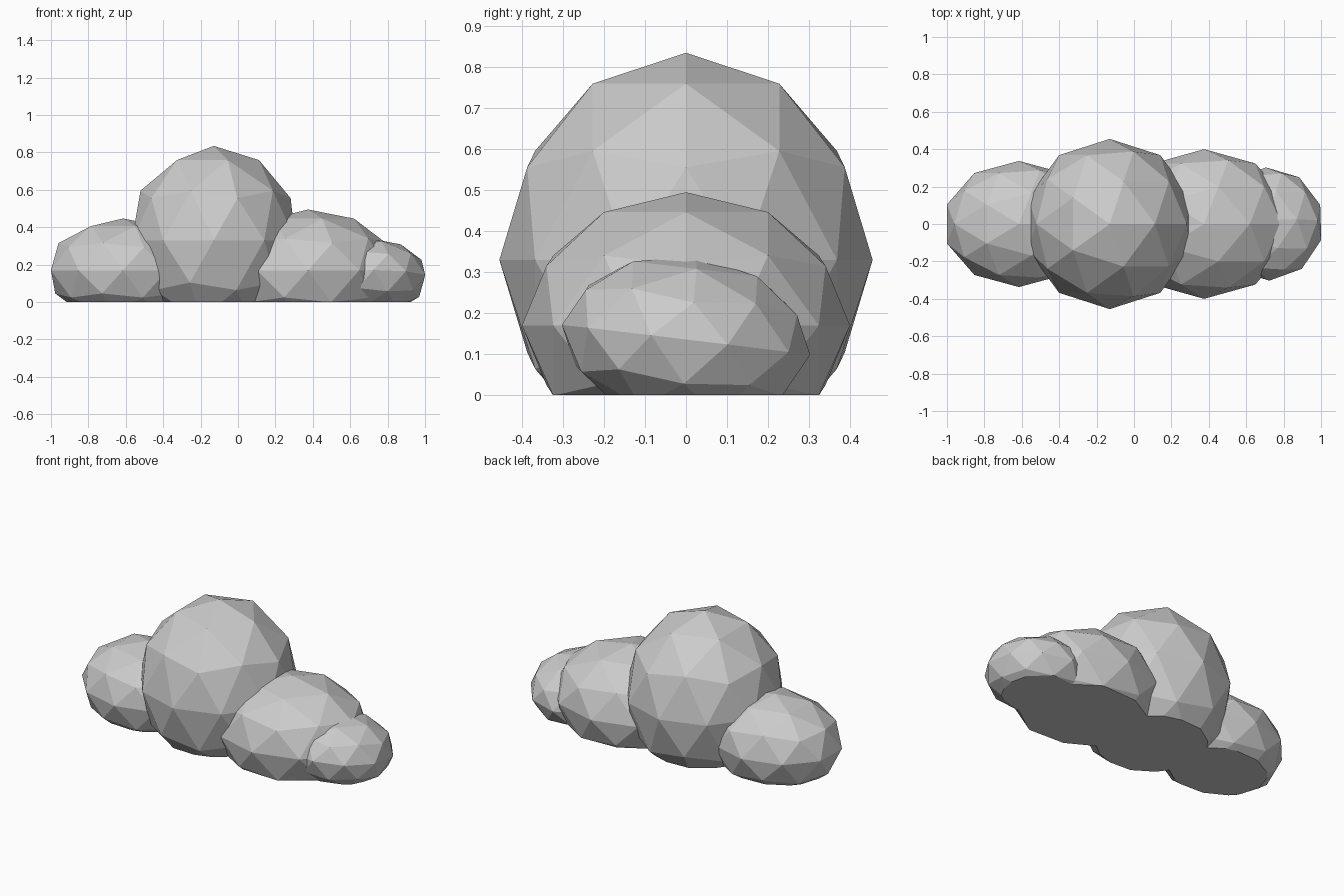
import bpy, bmesh

if "Cube" in bpy.data.objects:
    bpy.data.objects.remove(bpy.data.objects["Cube"])

# Puffs: name, centre, radii, tilt
PUFFS = [
    ("cloud", (-0.13, 0, 0.33), (0.46, 0.455, 0.505), (0, 0, 0)),
    ("left_puff", (-0.615, 0, 0.17), (0.405, 0.337, 0.277), (0, 0, 0)),
    ("right_puff", (0.375, 0, 0.17), (0.466, 0.40, 0.325), (0, 0, 0)),
    ("end_puff", (0.715, 0, 0.135), (0.298, 0.305, 0.205), (-0.12, 0, 0.03)),
]


def puff(name, centre, radii, tilt):
    bpy.ops.mesh.primitive_ico_sphere_add(subdivisions=2, radius=1, location=centre, rotation=tilt)
    ob = bpy.context.object
    ob.name = name
    ob.scale = radii
    return ob


# Union all the puffs into one cloud
cloud, *others = [puff(*p) for p in PUFFS]
bpy.context.view_layer.objects.active = cloud
for ob in others:
    mod = cloud.modifiers.new("join", 'BOOLEAN')
    mod.operation = 'UNION'
    mod.solver = 'EXACT'
    mod.object = ob
    bpy.ops.object.modifier_apply(modifier=mod.name)
for ob in others:
    bpy.data.objects.remove(ob)

# Slice the underside flat at z = 0
cloud.data.transform(cloud.matrix_basis)
cloud.matrix_basis.identity()
bm = bmesh.new()
bm.from_mesh(cloud.data)
cut = bmesh.ops.bisect_plane(bm, geom=bm.verts[:] + bm.edges[:] + bm.faces[:],
                             plane_co=(0, 0, 0), plane_no=(0, 0, 1), clear_inner=True)
rim = [e for e in cut["geom_cut"] if isinstance(e, bmesh.types.BMEdge)]
bmesh.ops.contextual_create(bm, geom=rim)
bmesh.ops.recalc_face_normals(bm, faces=bm.faces[:])
bm.to_mesh(cloud.data)
bm.free()
cloud.data.shade_flat()
